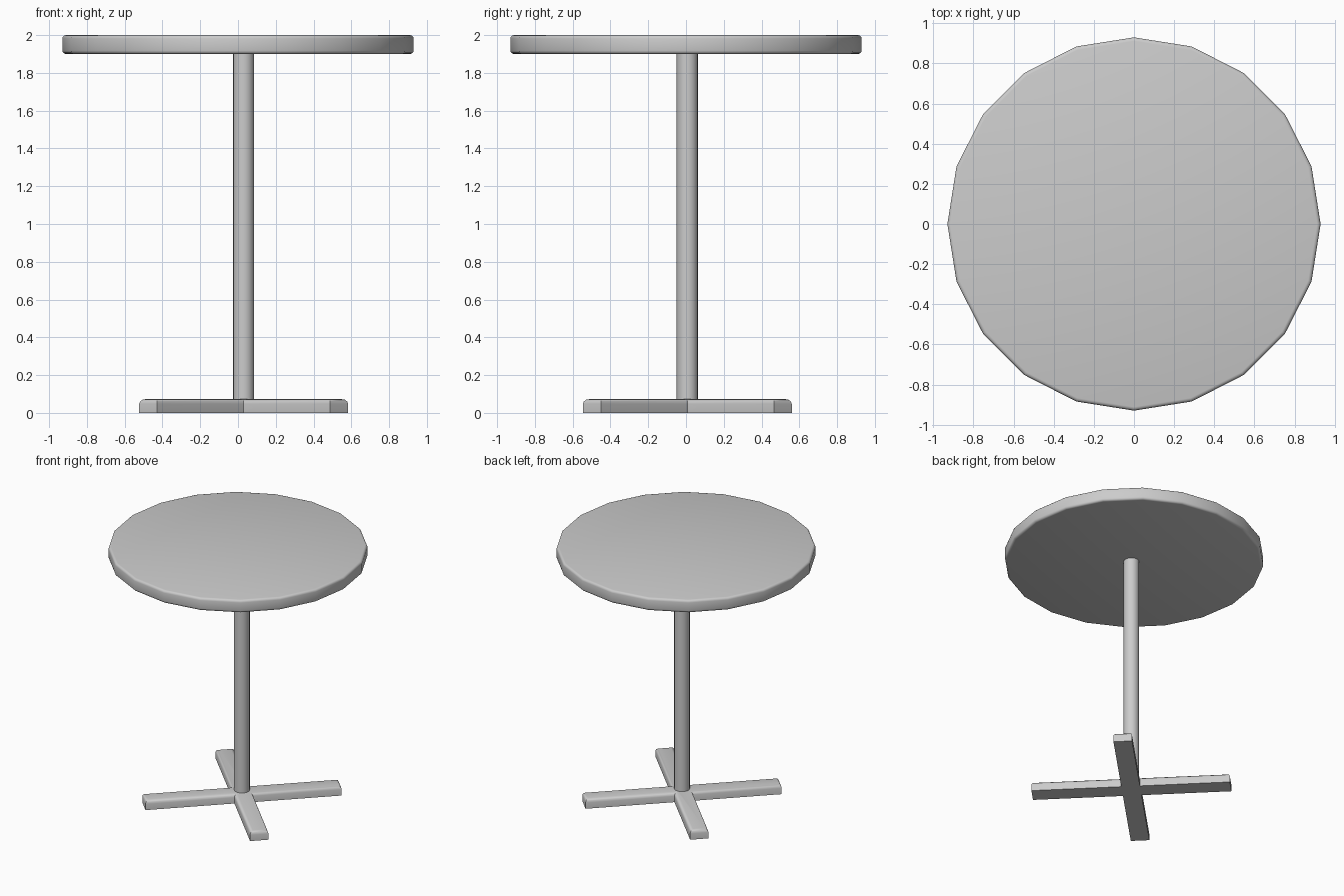
import bpy, bmesh, math

if "Cube" in bpy.data.objects:
    bpy.data.objects.remove(bpy.data.objects["Cube"])

PX, PY = 0.03, 0.007   # the foot and column sit slightly off the top's centre


def prism(name, outline, z0, z1, loc=(0, 0), rot=0.0, bevel=0.0, bevel_bottom=False, segments=3):
    """Extrude a 2D outline and round its rim edges."""
    bm = bmesh.new()
    face = bm.faces.new([bm.verts.new((x, y, z0)) for x, y in outline])
    ext = bmesh.ops.extrude_face_region(bm, geom=[face], use_keep_orig=True)
    top = [g for g in ext["geom"] if isinstance(g, bmesh.types.BMVert)]
    bmesh.ops.translate(bm, verts=top, vec=(0, 0, z1 - z0))
    bmesh.ops.recalc_face_normals(bm, faces=bm.faces)
    if bevel:
        levels = [z1, z0] if bevel_bottom else [z1]
        rim = [e for e in bm.edges
               if any(all(abs(v.co.z - z) < 1e-5 for v in e.verts) for z in levels)]
        bmesh.ops.bevel(bm, geom=rim, offset=bevel, segments=segments,
                        profile=0.5, affect='EDGES')
    me = bpy.data.meshes.new(name)
    bm.to_mesh(me)
    bm.free()
    ob = bpy.data.objects.new(name, me)
    ob.location = (loc[0], loc[1], 0)
    ob.rotation_euler.z = rot
    bpy.context.collection.objects.link(ob)
    bpy.context.view_layer.objects.active = ob
    ob.select_set(True)
    bpy.ops.object.shade_smooth_by_angle(angle=math.radians(35))
    ob.select_set(False)
    return ob


def circle(r, n):
    return [(r * math.cos(2 * math.pi * i / n), r * math.sin(2 * math.pi * i / n)) for i in range(n)]


# Round table top with 20 sides and a softened rim
prism("table_top", circle(0.93, 20), 1.9, 2.0, bevel=0.018, bevel_bottom=True)

# Column
prism("column", circle(0.056, 20), 0.04, 1.91, loc=(PX, PY))

# Cross foot: one quarter of the outline repeated four times, turned 45 degrees
L, W = 0.715, 0.067
cross = []
for k in range(4):
    c, s = round(math.cos(k * math.pi / 2)), round(math.sin(k * math.pi / 2))
    cross += [(x * c - y * s, x * s + y * c) for x, y in ((L, -W), (L, W), (W, W))]
prism("cross_foot", cross, 0.0, 0.073, loc=(PX, PY), rot=math.pi / 4, bevel=0.025)
